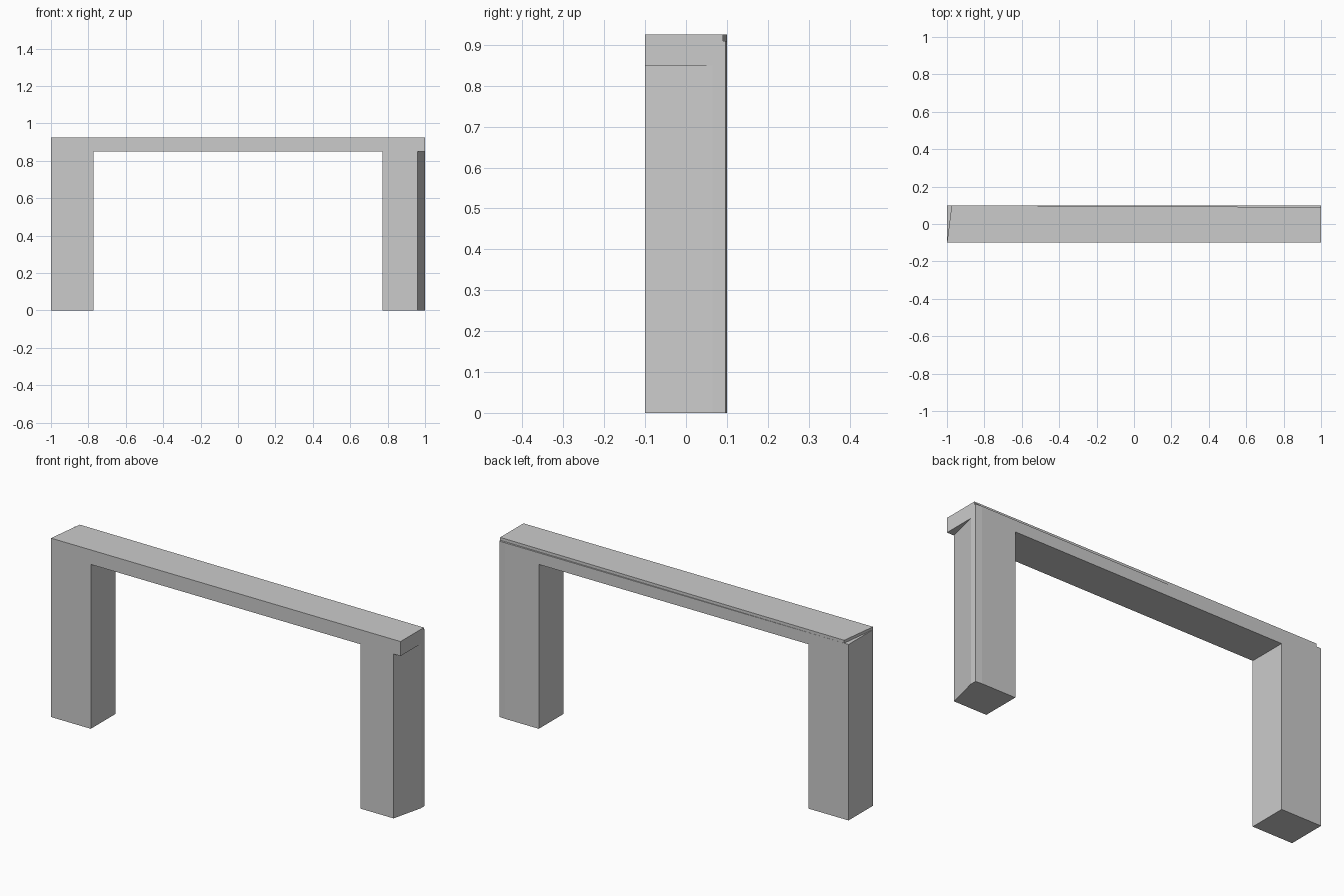
import bpy, bmesh
from mathutils import Vector

if "Cube" in bpy.data.objects:
    bpy.data.objects.remove(bpy.data.objects["Cube"])


def prism(name, profile, offset):
    """Solid made by sweeping a flat profile along an offset vector."""
    bm = bmesh.new()
    face = bm.faces.new([bm.verts.new(p) for p in profile])
    ext = bmesh.ops.extrude_face_region(bm, geom=[face])
    moved = [g for g in ext["geom"] if isinstance(g, bmesh.types.BMVert)]
    bmesh.ops.translate(bm, verts=moved, vec=Vector(offset))
    bmesh.ops.recalc_face_normals(bm, faces=bm.faces[:])
    mesh = bpy.data.meshes.new(name)
    bm.to_mesh(mesh)
    bm.free()
    obj = bpy.data.objects.new(name, mesh)
    bpy.context.collection.objects.link(obj)
    return obj


def cut(obj, plan, z0, z1):
    """Remove a vertical wedge, given by its plan outline, from obj."""
    cutter = prism("cutter", [(x, y, z0) for x, y in plan], (0, 0, z1 - z0))
    cutter.hide_render = True
    mod = obj.modifiers.new("trim", "BOOLEAN")
    mod.operation = "DIFFERENCE"
    mod.solver = "EXACT"
    mod.object = cutter
    bpy.context.view_layer.objects.active = obj
    bpy.ops.object.modifier_apply(modifier=mod.name)
    bpy.data.objects.remove(cutter)


H, UNDER, LIP = 0.925, 0.85, 0.91   # total height, beam underside, top layer
D, INNER = 0.1, 0.772               # half depth, inner leg face

# Frame: two legs joined by a thin beam
outline = [(-1, 0), (-INNER, 0), (-INNER, UNDER), (INNER, UNDER),
           (INNER, 0), (1, 0), (1, H), (-1, H)]
frame = prism("portal_frame", [(x, -D, z) for x, z in outline], (0, 2 * D, 0))

# Right leg narrows towards the front, under the beam
cut(frame, [(0.96, -D), (0.9552, -0.12), (1.1, -0.12), (1.1, 0.065), (1, 0.065)],
    -0.1, UNDER)
# Slight bevel on the back right corner, below the top layer
cut(frame, [(1.03, 0.0945), (1.03, 0.15), (0.965, 0.15), (0.965, D), (1, 0.097)],
    -0.1, LIP)
# Top layer: skewed back edge and skewed left end
cut(frame, [(-1.1, 0.1005), (1.1, 0.0895), (1.1, 0.2), (-1.1, 0.2)], LIP, 1)
cut(frame, [(-1.0025, -0.12), (-0.97, 0.14), (-1.1, 0.14), (-1.1, -0.12)], LIP, 1)
